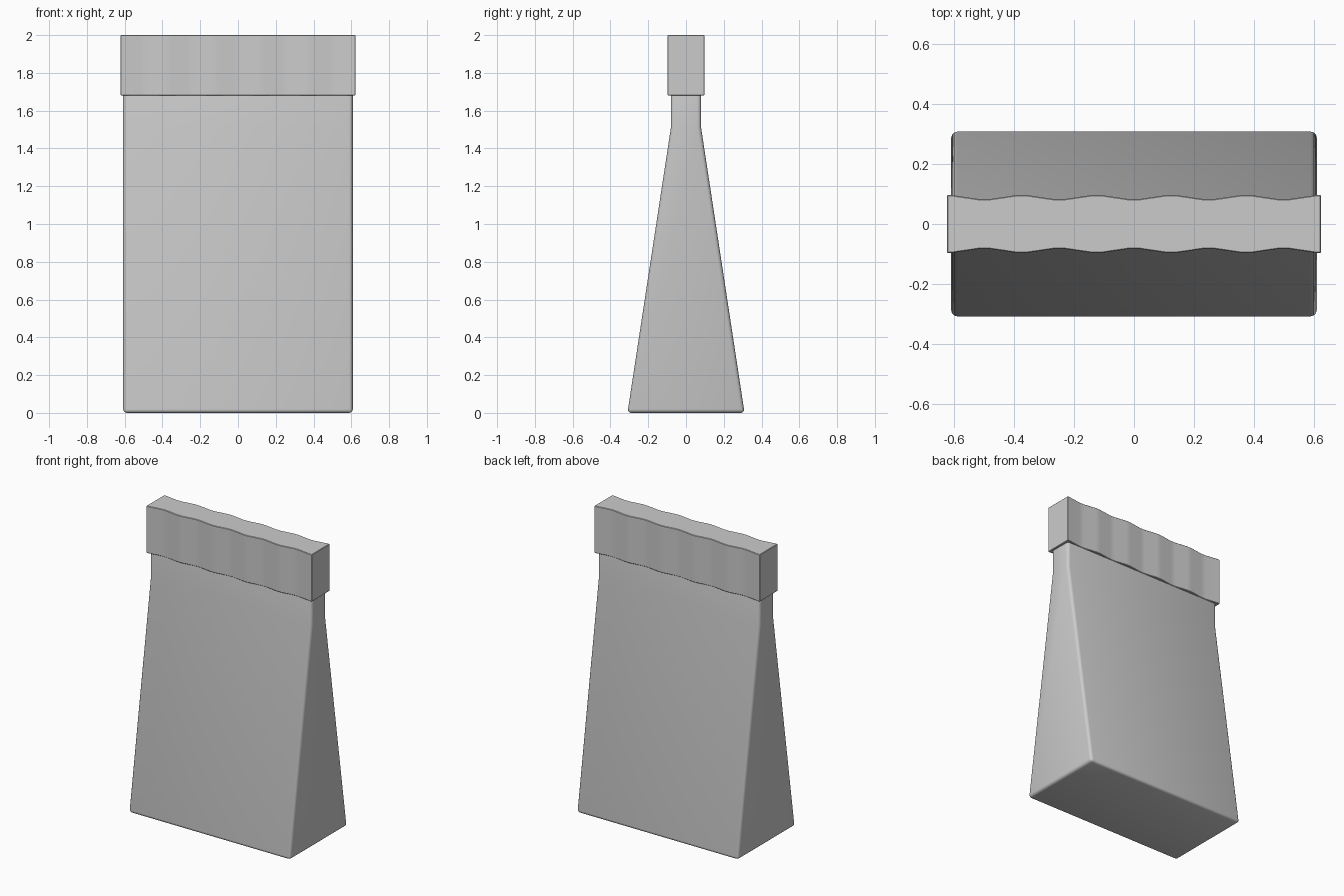
import bpy, bmesh, math

cube = bpy.data.objects.get("Cube")
if cube:
    bpy.data.objects.remove(cube, do_unlink=True)

grey = bpy.data.materials.new("light grey paper")
grey.use_nodes = True
grey.diffuse_color = (0.6, 0.6, 0.6, 1)
grey.node_tree.nodes["Principled BSDF"].inputs["Base Color"].default_value = (0.6, 0.6, 0.6, 1)


def loft(name, rings, bevel, segments, angle):
    """Skin a stack of equal-length rings, cap both ends and soften the edges."""
    bm = bmesh.new()
    loops = [[bm.verts.new(p) for p in ring] for ring in rings]
    n = len(loops[0])
    for low, high in zip(loops, loops[1:]):
        for i in range(n):
            j = (i + 1) % n
            bm.faces.new((low[i], low[j], high[j], high[i]))
    bm.faces.new(loops[0][::-1])
    bm.faces.new(loops[-1])
    bmesh.ops.recalc_face_normals(bm, faces=bm.faces)
    mesh = bpy.data.meshes.new(name)
    bm.to_mesh(mesh)
    bm.free()
    mesh.materials.append(grey)
    obj = bpy.data.objects.new(name, mesh)
    bpy.context.collection.objects.link(obj)
    mod = obj.modifiers.new("soft edges", "BEVEL")
    mod.width, mod.segments = bevel, segments
    mod.limit_method, mod.angle_limit = "ANGLE", math.radians(40)
    bpy.ops.object.select_all(action="DESELECT")
    obj.select_set(True)
    bpy.context.view_layer.objects.active = obj
    bpy.ops.object.modifier_apply(modifier=mod.name)
    bpy.ops.object.shade_smooth_by_angle(angle=math.radians(angle))
    return obj


def rectangle(half_x, half_y, z):
    return [(-half_x, -half_y, z), (half_x, -half_y, z),
            (half_x, half_y, z), (-half_x, half_y, z)]


# Tapered bag with a straight neck running up inside the fold
loft("bag_body", [rectangle(0.608, y, z) for y, z in
                  ((0.31, 0), (0.08, 1.51), (0.08, 1.8))], 0.02, 3, 35)

# Folded top with a shallow pleat along the front and back
HALF, PLEATS = 0.622, 10
front = []
for i in range(PLEATS + 1):
    x = -HALF + 2 * HALF * i / PLEATS
    ridge = i % 2 == 0
    depth = 0.096 if ridge else 0.083
    # a small flat at each ridge and groove rounds the zigzag
    for dx in (-0.018, 0.018):
        if abs(x + dx) < HALF:
            front.append((x + dx, -depth))
    if i in (0, PLEATS):
        front.insert(0 if i == 0 else len(front), (x, -0.097))
outline = front + [(x, -y) for x, y in reversed(front)]
loft("folded_top", [[(x, y, z) for x, y in outline] for z in (1.68, 2.0)],
     0.003, 1, 30)
